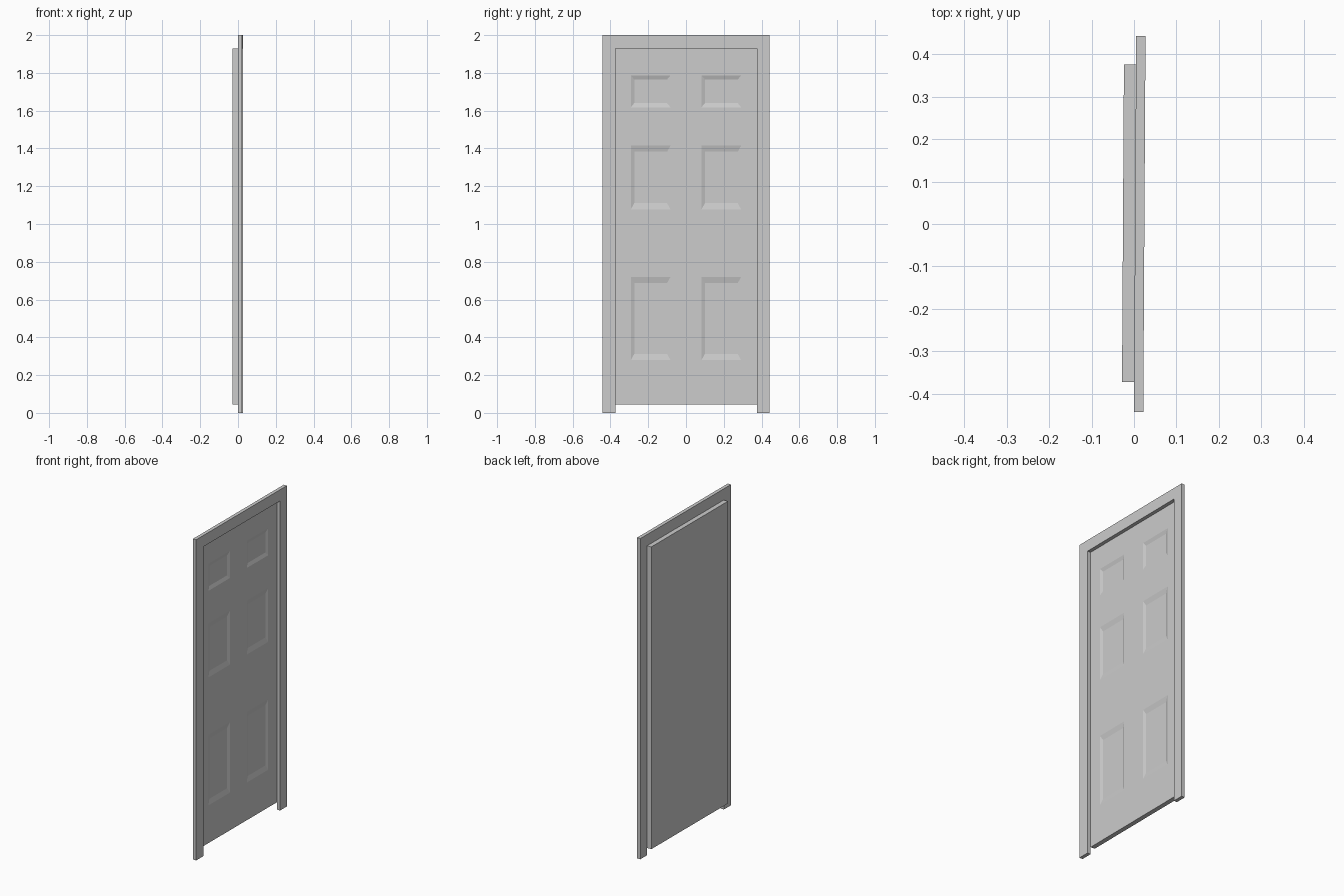
import bpy, bmesh
from mathutils import Matrix

if "Cube" in bpy.data.objects:
    bpy.data.objects.remove(bpy.data.objects["Cube"])

TILT = Matrix.Rotation(-0.006, 4, 'Z')   # whole model is very slightly turned
BACK, MID, FRONT = -0.026, 0.0025, 0.0245
Y0, Y1 = -0.373, 0.376                   # opening sides
OUT = 0.443
TOP = 1.93


def finish(name, bm):
    bmesh.ops.recalc_face_normals(bm, faces=bm.faces)
    bm.transform(TILT)
    me = bpy.data.meshes.new(name)
    bm.to_mesh(me)
    bm.free()
    ob = bpy.data.objects.new(name, me)
    bpy.context.collection.objects.link(ob)
    return ob


def box(name, x0, x1, y0, y1, z0, z1):
    bm = bmesh.new()
    bmesh.ops.create_cube(bm, size=1)
    for v in bm.verts:
        v.co = ((x0 if v.co.x < 0 else x1),
                (y0 if v.co.y < 0 else y1),
                (z0 if v.co.z < 0 else z1))
    return finish(name, bm)


# Frame: two jambs and a head across the top
box("left_jamb", MID, FRONT, -OUT, Y0, 0, TOP)
box("right_jamb", MID, FRONT, Y1, OUT, 0, TOP)
box("head_jamb", MID, FRONT, -OUT, OUT, TOP, 2.0)

# Door slab: gridded front face, extruded to the back
ys = [Y0, -0.292, -0.082, 0.082, 0.292, Y1]
zs = [0.045, 0.28, 0.72, 1.078, 1.415, 1.618, 1.787, TOP]
bm = bmesh.new()
grid = [[bm.verts.new((MID, y, z)) for z in zs] for y in ys]
panels = []
for i in range(len(ys) - 1):
    for j in range(len(zs) - 1):
        f = bm.faces.new((grid[i][j], grid[i + 1][j],
                          grid[i + 1][j + 1], grid[i][j + 1]))
        if i % 2 and j % 2:
            panels.append(f)

rim = [e for e in bm.edges if e.is_boundary]
ext = bmesh.ops.extrude_edge_only(bm, edges=rim)["geom"]
for v in ext:
    if isinstance(v, bmesh.types.BMVert):
        v.co.x = BACK
bmesh.ops.contextual_create(bm, geom=[e for e in ext if isinstance(e, bmesh.types.BMEdge)
                                      and e.is_boundary])

# Six recessed panels with sloped borders
for f in panels:
    c = f.calc_center_median()
    inner = bmesh.ops.extrude_discrete_faces(bm, faces=[f])["faces"][0]
    h = max(v.co.z for v in inner.verts) - c.z
    sz = 0.022 if h < 0.1 else 0.032
    for v in inner.verts:
        v.co.x -= 0.007
        v.co.y += 0.018 if v.co.y < c.y else -0.018
        v.co.z += sz if v.co.z < c.z else -sz
finish("door_panel", bm)
